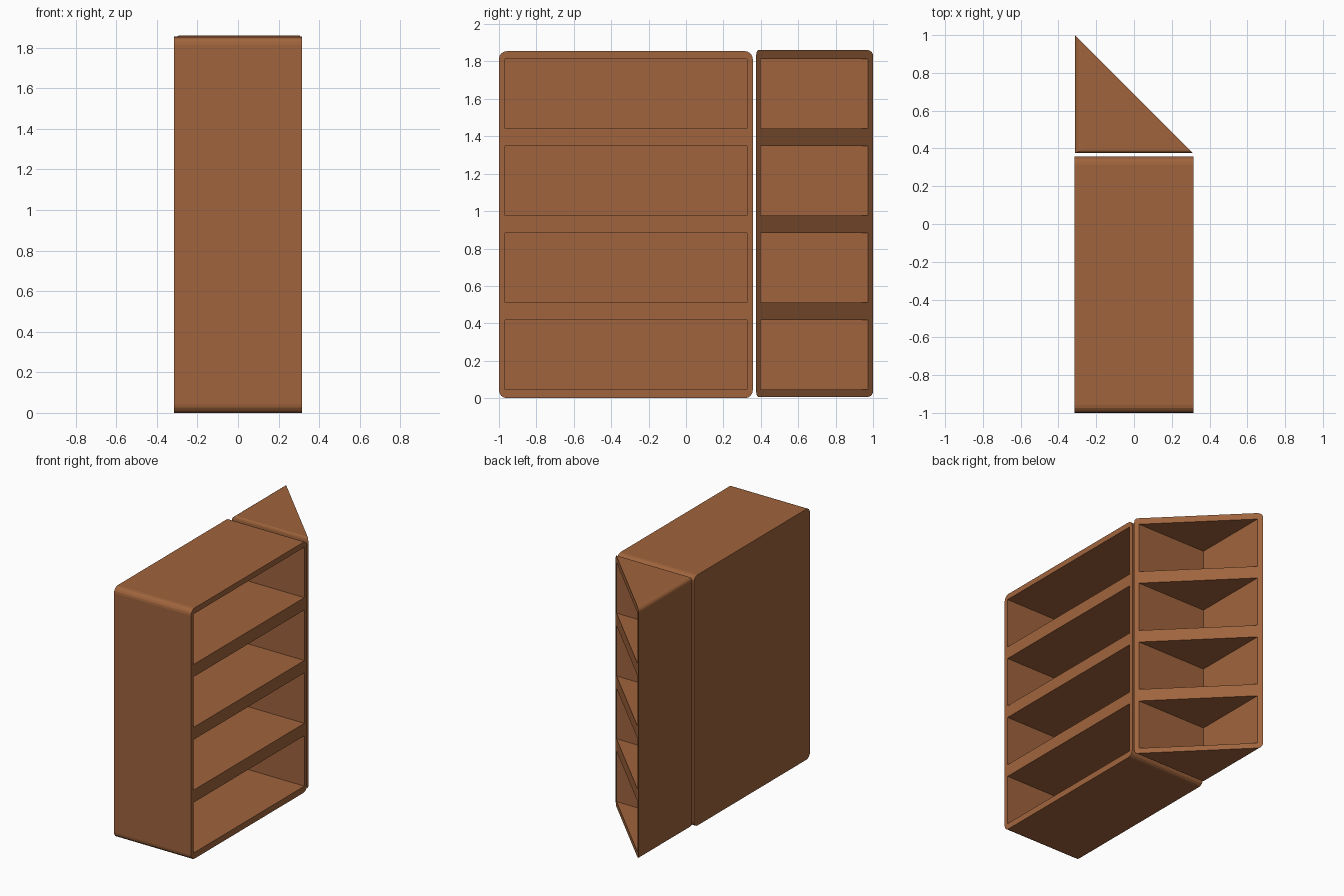
import bpy, bmesh, math

if "Cube" in bpy.data.objects:
    bpy.data.objects.remove(bpy.data.objects["Cube"])

wood = bpy.data.materials.new("brown_wood")
wood.diffuse_color = (0.35, 0.127, 0.046, 1)
wood.use_nodes = True
wood.node_tree.nodes["Principled BSDF"].inputs["Base Color"].default_value = wood.diffuse_color

# compartment floors, shared by both units
FLOORS = [0.046 + 0.465 * i for i in range(4)]
OPEN_H = 0.373


def loft(name, rings):
    """Closed solid through a list of rings with equal point counts."""
    bm = bmesh.new()
    vs = [[bm.verts.new(p) for p in r] for r in rings]
    n = len(vs[0])
    for a, b in zip(vs, vs[1:]):
        for i in range(n):
            j = (i + 1) % n
            bm.faces.new((a[i], a[j], b[j], b[i]))
    bm.faces.new(vs[0])
    bm.faces.new(vs[-1])
    bmesh.ops.recalc_face_normals(bm, faces=bm.faces[:])
    me = bpy.data.meshes.new(name)
    bm.to_mesh(me)
    bm.free()
    me.materials.append(wood)
    ob = bpy.data.objects.new(name, me)
    bpy.context.collection.objects.link(ob)
    return ob


def cut_compartments(body, outline):
    """Cut the four compartments whose plan outline is given in x, y."""
    for z in FLOORS:
        cutter = loft("compartment_cutter",
                      [[(x, y, h) for x, y in outline] for h in (z, z + OPEN_H)])
        cutter.hide_render = True
        bpy.context.view_layer.objects.active = body
        mod = body.modifiers.new("compartment", 'BOOLEAN')
        mod.operation = 'DIFFERENCE'
        mod.solver = 'EXACT'
        mod.object = cutter
        bpy.ops.object.modifier_apply(modifier=mod.name)
        bpy.data.objects.remove(cutter, do_unlink=True)


# main bookcase: rounded y-z profile drawn across x, open on the +x side
Y0, Y1, H, R, SEG = -1.0, 0.357, 1.855, 0.042, 4
profile = []
for cy, cz, start in ((Y1 - R, H - R, 0), (Y0 + R, H - R, 90),
                      (Y0 + R, R, 180), (Y1 - R, R, 270)):
    for k in range(SEG + 1):
        a = math.radians(start + 90 * k / SEG)
        profile.append((cy + R * math.cos(a), cz + R * math.sin(a)))
bookcase = loft("main_bookcase", [[(x, y, z) for y, z in profile] for x in (-0.315, 0.315)])
cut_compartments(bookcase, [(-0.285, Y0 + 0.031), (0.4, Y0 + 0.031),
                            (0.4, Y1 - 0.031), (-0.285, Y1 - 0.031)])

# corner bookcase: triangular plan, open on the diagonal side x + y = S
X0, YC, S, ZB, ZT = -0.312, 0.375, 0.688, 0.006, 1.861


def triangle(ix, iy):
    x, y = X0 + ix, YC + iy
    return [(x, y), (S - y, y), (x, S - x)]


# softened top and bottom edges along the two closed walls
levels = []
for k in range(SEG + 1):
    a = math.pi / 2 * k / SEG
    levels.append((0.03 * (1 - math.cos(a)), 1 - math.sin(a)))
rings = [[(x, y, ZB + dz) for x, y in triangle(0.03 * f, 0.013 * f)] for dz, f in levels]
rings += [[(x, y, ZT - dz) for x, y in triangle(0.03 * f, 0.013 * f)]
          for dz, f in reversed(levels)]
corner = loft("corner_bookcase", rings)
(ax, ay), (bx, by), (cx, cy) = triangle(0.026, 0.023)
cut_compartments(corner, [(ax, ay), (bx, by), (bx + 0.1, by + 0.1),
                          (cx + 0.1, cy + 0.1), (cx, cy)])
